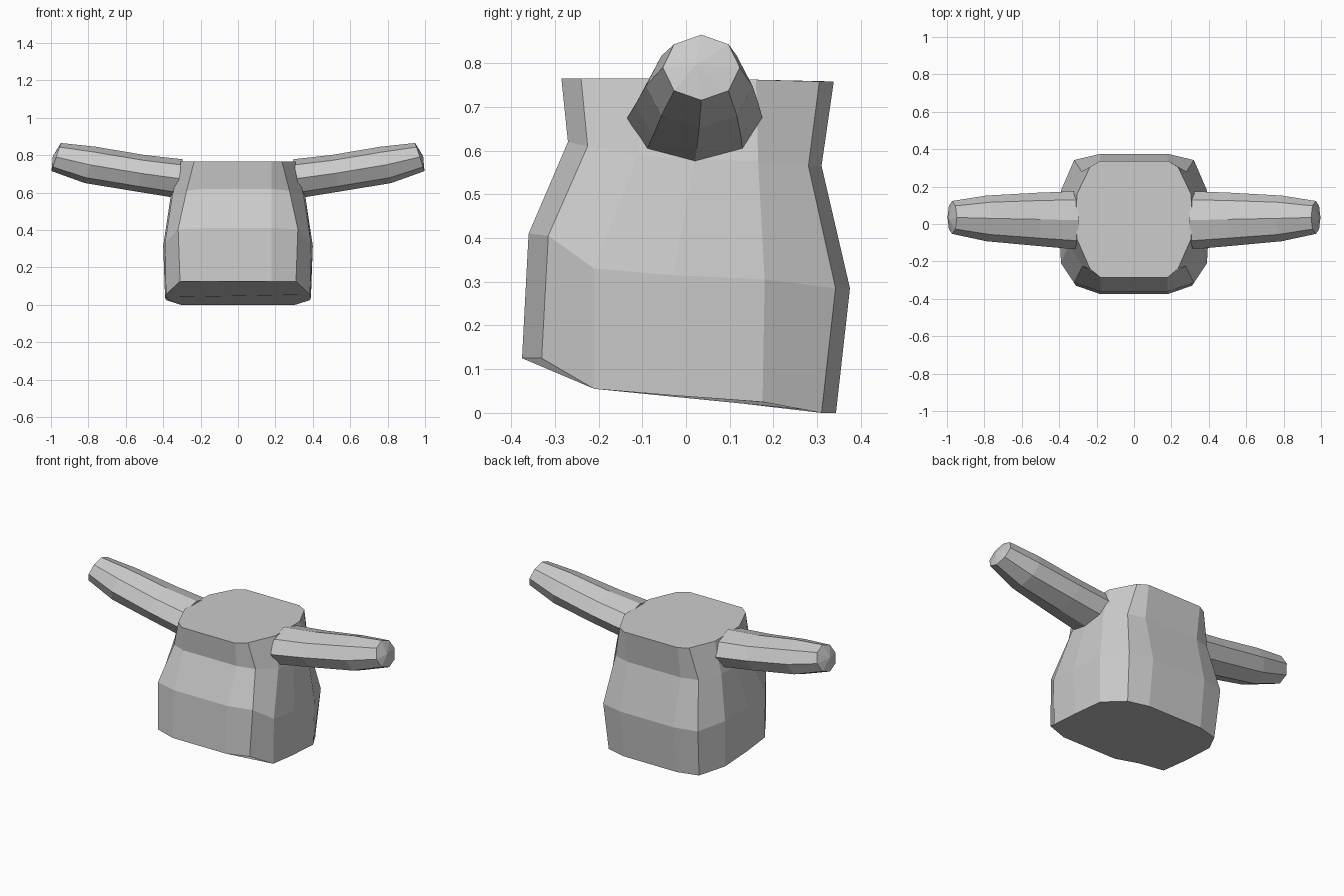
import bpy, bmesh, math

if "Cube" in bpy.data.objects:
    bpy.data.objects.remove(bpy.data.objects["Cube"])


def loft(name, rings, tip=None):
    """Skin a list of closed rings; cap both ends (or fan the last to a tip)."""
    bm = bmesh.new()
    rows = [[bm.verts.new(p) for p in ring] for ring in rings]
    n = len(rows[0])
    for a, b in zip(rows, rows[1:]):
        for i in range(n):
            j = (i + 1) % n
            bm.faces.new((a[i], a[j], b[j], b[i]))
    bm.faces.new(rows[0][::-1])
    if tip:
        t = bm.verts.new(tip)
        for i in range(n):
            bm.faces.new((rows[-1][i], rows[-1][(i + 1) % n], t))
    else:
        bm.faces.new(rows[-1])
    bmesh.ops.recalc_face_normals(bm, faces=bm.faces)
    mesh = bpy.data.meshes.new(name)
    bm.to_mesh(mesh)
    bm.free()
    obj = bpy.data.objects.new(name, mesh)
    bpy.context.collection.objects.link(obj)
    return obj


# Torso: half rings from front to back, mirrored across x
half_rings = [
    [(.18, -.375, .125), (.31, -.33, .125), (.385, -.21, .055), (.39, -.03, .04),
     (.385, .175, .025), (.305, .31, 0), (.18, .343, 0)],
    [(.18, -.36, .41), (.32, -.315, .405), (.39, -.21, .33), (.4, -.03, .315),
     (.39, .18, .305), (.32, .342, .285), (.18, .375, .285)],
    [(.18, -.27, .62), (.275, -.225, .61), (.35, -.11, .59), (.36, .02, .58),
     (.355, .165, .575), (.28, .28, .565), (.18, .31, .565)],
    [(.18, -.285, .765), (.235, -.24, .765), (.305, -.08, .765), (.31, .03, .765),
     (.305, .16, .762), (.235, .305, .758), (.18, .338, .758)],
]
loft("torso", [h + [(-x, y, z) for x, y, z in reversed(h)] for h in half_rings])

# Arms: eight-sided tapering stations (x, tilt, y centre, z centre, y radius, z radius)
stations = [
    (.315, .02, .02, .675, .155, .103),
    (.52, .02, .025, .703, .142, .098),
    (.79, .03, .03, .748, .122, .097),
    (.972, .025, .035, .79, .088, .075),
]
for name, side in (("right_arm", 1), ("left_arm", -1)):
    rings = []
    for x, tilt, yc, zc, ry, rz in stations:
        ring = []
        for k in range(8):
            a = math.tau * k / 8
            ring.append((side * (x - tilt * math.cos(a)),
                         yc + ry * math.sin(a), zc + rz * math.cos(a)))
        rings.append(ring)
    loft(name, rings, tip=(side * .99, .022, .795))
